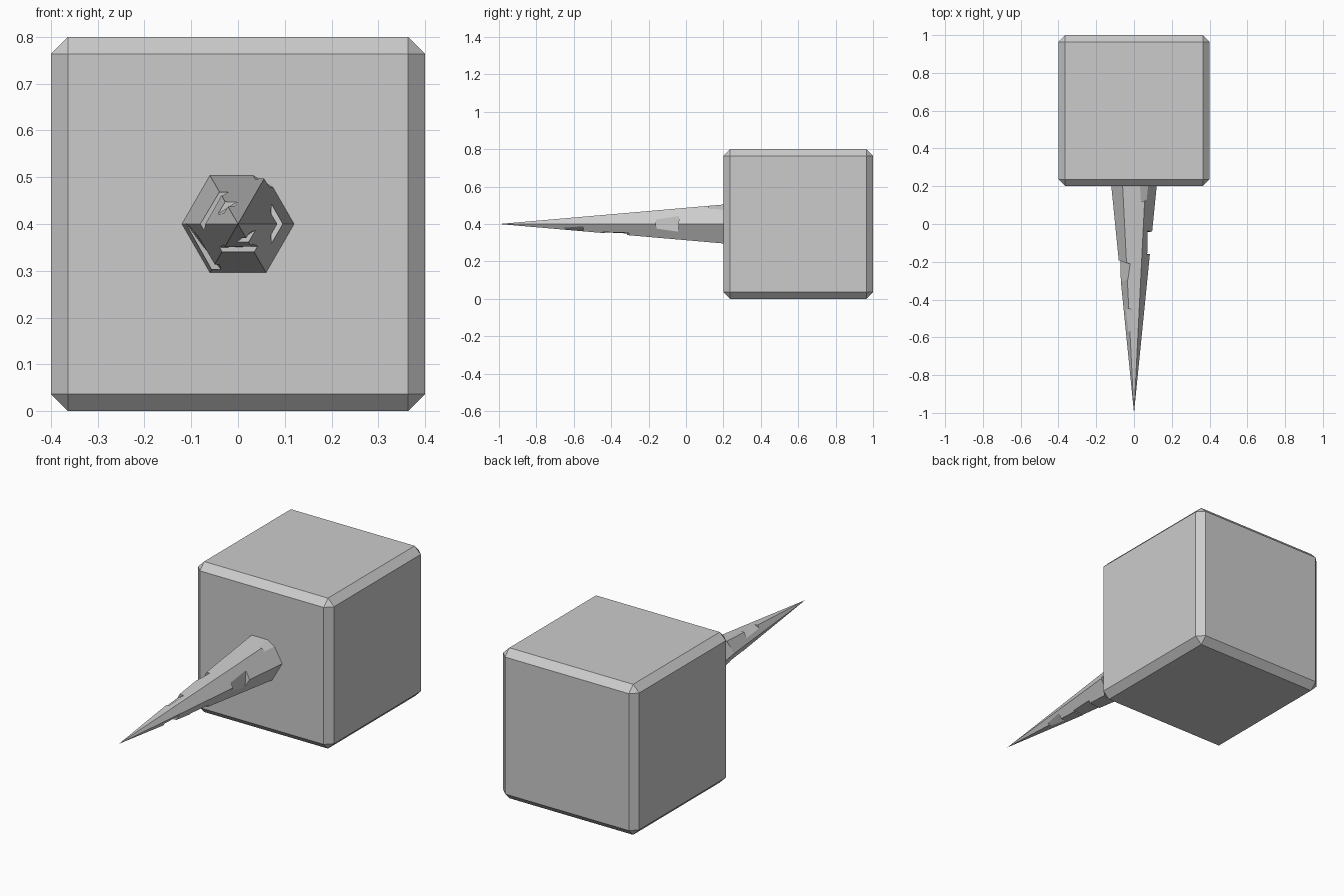
import bpy, bmesh
from math import radians, cos, sin, pi

if "Cube" in bpy.data.objects:
    bpy.data.objects.remove(bpy.data.objects["Cube"])

# Bevelled block
bpy.ops.mesh.primitive_cube_add(size=0.8, location=(0, 0.6, 0.4))
block = bpy.context.object
block.name = "block"
bev = block.modifiers.new("edge_bevel", 'BEVEL')
bev.width = 0.036
bev.segments = 1

# Six-sided spike with its tip at y = -1
bm = bmesh.new()
tip = bm.verts.new((0, -1, 0.4))
ring = [bm.verts.new((0.12 * cos(i * pi / 3), 0.2, 0.4 + 0.12 * sin(i * pi / 3))) for i in range(6)]
for i in range(6):
    bm.faces.new((tip, ring[i], ring[(i + 1) % 6]))
bm.faces.new(ring)
bmesh.ops.recalc_face_normals(bm, faces=bm.faces)
mesh = bpy.data.meshes.new("spike")
bm.to_mesh(mesh)
bm.free()
spike = bpy.data.objects.new("spike", mesh)
bpy.context.collection.objects.link(spike)


def chip(name, angle, y0, y1, depth0, depth1, skew):
    """Carve a shallow chip along the spike between y0 and y1."""
    a = radians(angle)
    pts = []
    for y, d, s in ((y0, depth0, -skew), (y1, depth1, skew)):
        inner = 0.1 * (y + 1) - d
        for r, t in ((inner, -0.08), (inner, 0.08), (inner + 0.15, 0.08), (inner + 0.15, -0.08)):
            yy = y + s * (1 if t > 0 else -1)
            pts.append((r * cos(a) - t * sin(a), yy, 0.4 + r * sin(a) + t * cos(a)))
    b = bmesh.new()
    for p in pts:
        b.verts.new(p)
    bmesh.ops.convex_hull(b, input=b.verts)
    bmesh.ops.dissolve_limit(b, angle_limit=0.01, verts=b.verts, edges=b.edges)
    bmesh.ops.recalc_face_normals(b, faces=b.faces)
    m = bpy.data.meshes.new(name)
    b.to_mesh(m)
    b.free()
    cutter = bpy.data.objects.new(name, m)
    bpy.context.collection.objects.link(cutter)
    cutter.hide_render = True
    cutter.hide_set(True)
    cut = spike.modifiers.new(name, 'BOOLEAN')
    cut.object = cutter
    cut.operation = 'DIFFERENCE'
    cut.solver = 'EXACT'


# Chips: angle, y range, depth at each end, skew
chips = [
    (0, -0.16, -0.04, 0.014, 0.024, 0.006),
    (60, 0.12, 0.30, 0.010, 0.018, 0.02),
    (148, -0.30, -0.20, 0.010, 0.026, 0.015),
    (122, -0.57, -0.45, 0.008, 0.014, 0.01),
    (217, 0.0, 0.12, 0.016, 0.024, 0.01),
    (302, -0.65, -0.55, 0.006, 0.014, 0.01),
    (272, -0.44, -0.31, 0.012, 0.020, 0.01),
]
for i, c in enumerate(chips):
    chip(f"chip_cutter_{i}", *c)
